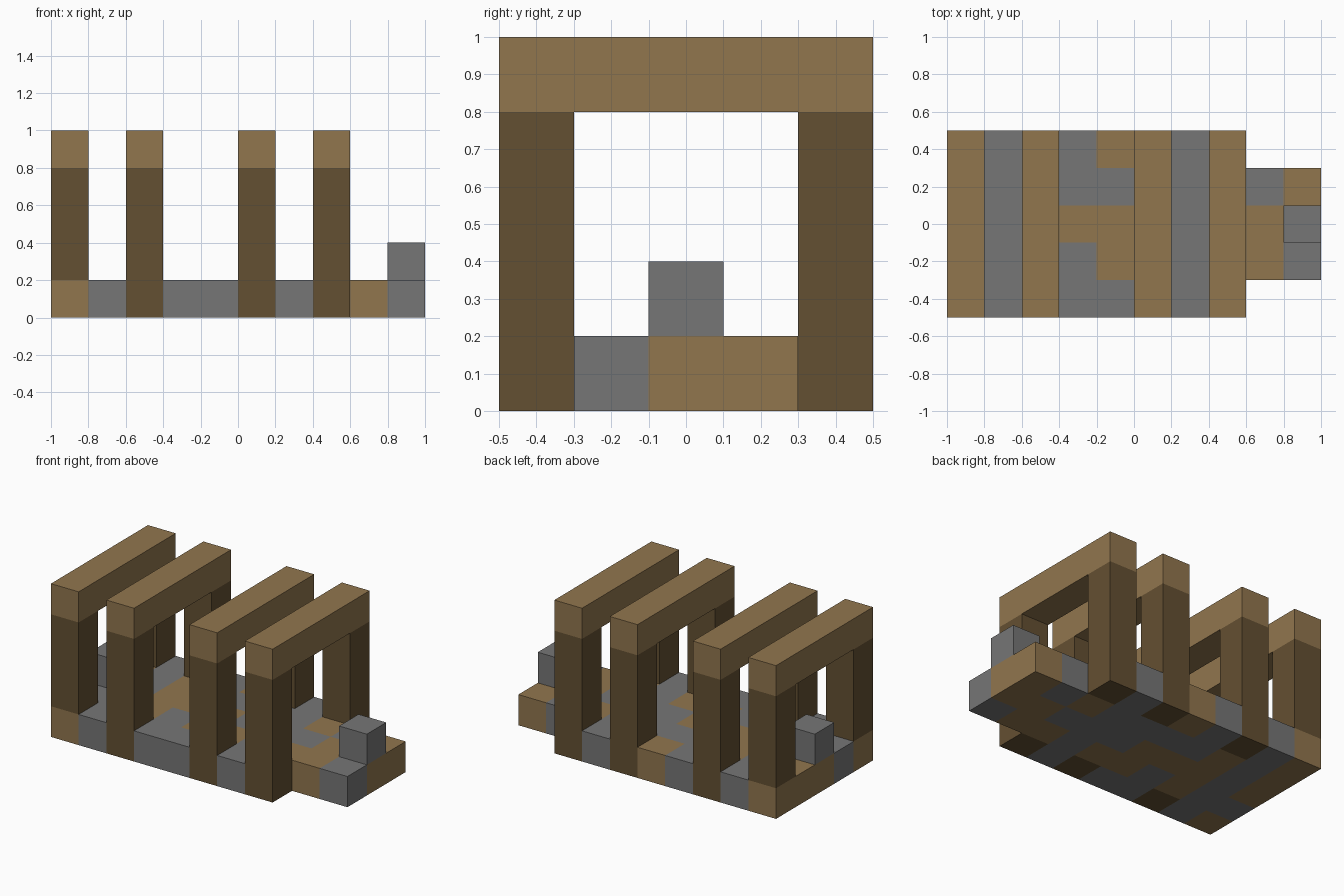
import bpy
import bmesh
from mathutils import Matrix, Vector

if "Cube" in bpy.data.objects:
    bpy.data.objects.remove(bpy.data.objects["Cube"], do_unlink=True)

U = 0.2  # block size


def material(name, rgb):
    mat = bpy.data.materials.new(name)
    mat.use_nodes = True
    color = (*rgb, 1)
    mat.diffuse_color = color
    mat.node_tree.nodes["Principled BSDF"].inputs["Base Color"].default_value = color
    return mat


tan = material("tan wood", (0.283, 0.181, 0.076))
grey = material("grey stone", (0.181, 0.181, 0.181))
dark = material("dark wood", (0.127, 0.08, 0.032))


def finish(bm, name, mats):
    mesh = bpy.data.meshes.new(name)
    bm.to_mesh(mesh)
    bm.free()
    for mat in mats:
        mesh.materials.append(mat)
    obj = bpy.data.objects.new(name, mesh)
    bpy.context.collection.objects.link(obj)
    return obj


def block(name, mat, center, size):
    bm = bmesh.new()
    bmesh.ops.create_cube(bm, size=1, matrix=Matrix.LocRotScale(Vector(center), None, Vector(size)))
    return finish(bm, name, [mat])


# Floor plan: one string per column from -x to +x, letters run front to back.
# t tan, g grey, d dark post foot, blank for no floor
PLAN = ["tgttt", "ggggg", "dtttd", "ggtgg", "gttgt",
        "dtggd", "ggggg", "dtgtd", " ttg ", " gtt "]


def cell(point):
    col = min(max(int((point.x + 1) / U), 0), 9)
    row = min(max(int((point.y + 0.5) / U), 0), 4)
    return PLAN[col][row]


# Floor slab, coloured block by block
bm = bmesh.new()
bmesh.ops.create_grid(bm, x_segments=10, y_segments=5, size=1,
                      matrix=Matrix.Diagonal((1, 0.5, 1, 1)))
gaps = [f for f in bm.faces if cell(f.calc_center_median()) == " "]
bmesh.ops.delete(bm, geom=gaps, context="FACES")
bmesh.ops.solidify(bm, geom=bm.faces[:], thickness=U)
lowest = min(v.co.z for v in bm.verts)
bmesh.ops.translate(bm, verts=bm.verts[:], vec=(0, 0, -lowest))
bmesh.ops.recalc_face_normals(bm, faces=bm.faces[:])
for face in bm.faces:
    inside = face.calc_center_median() - face.normal * U / 2
    face.material_index = "tgd".index(cell(inside))
finish(bm, "floor", [tan, grey, dark])

# Four arches: two posts and a crossbeam each
for number, col in enumerate((0, 2, 5, 7), 1):
    x = -1 + U * (col + 0.5)
    for side, label in ((-1, "front"), (1, "back")):
        block(f"{label}_post_{number}", dark, (x, side * 2 * U, 2.5 * U), (U, U, 3 * U))
    block(f"crossbeam_{number}", tan, (x, 0, 4.5 * U), (U, 5 * U, U))

# Single stone blocks standing at both ends
for side, label in ((-1, "right"), (1, "left")):
    block(f"{label}_end_stone", grey, (side * 4.5 * U, 0, 1.5 * U), (U, U, U))
